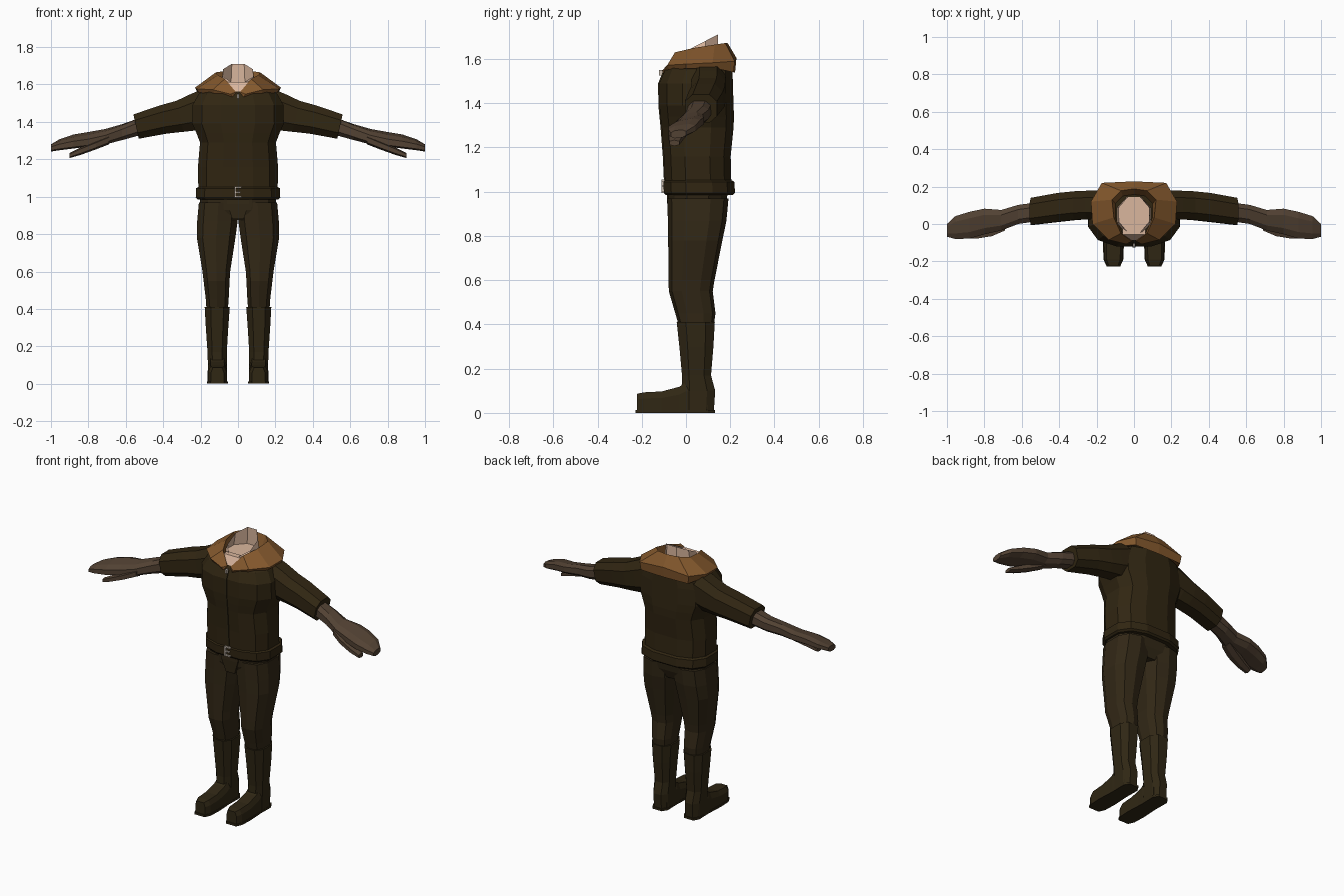
import bpy, bmesh, math


def material(name, rgb):
    m = bpy.data.materials.new(name)
    m.diffuse_color = (*rgb, 1)
    return m


JACKET = material("dark brown leather", (0.030, 0.019, 0.006))
TROUSER = material("dark brown cloth", (0.032, 0.021, 0.008))
BOOT = material("dark boot leather", (0.029, 0.020, 0.007))
FUR = material("tan fleece", (0.23, 0.098, 0.026))
GLOVE = material("grey brown glove", (0.085, 0.054, 0.033))
SKIN = material("pale skin", (0.70, 0.47, 0.34))
METAL = material("pale metal", (0.58, 0.50, 0.42))


def loft(name, rings, mat, mirror=False, caps=(True, True)):
    """Skin a list of equal-length point rings."""
    bm = bmesh.new()
    vs = [[bm.verts.new(p) for p in r] for r in rings]
    n = len(rings[0])
    for a, b in zip(vs, vs[1:]):
        for i in range(n):
            j = (i + 1) % n
            bm.faces.new((a[i], a[j], b[j], b[i]))
    if caps[0]:
        bm.faces.new(vs[0][::-1])
    if caps[1]:
        bm.faces.new(vs[-1])
    bmesh.ops.recalc_face_normals(bm, faces=bm.faces)
    me = bpy.data.meshes.new(name)
    bm.to_mesh(me)
    bm.free()
    me.materials.append(mat)
    ob = bpy.data.objects.new(name, me)
    bpy.context.collection.objects.link(ob)
    if mirror:
        ob.modifiers.new("mirror", "MIRROR").use_clip = False
    return ob


def outline(n, a0, a1, b0, b1, p=0.75):
    """Rounded-box outline filling the range a0..a1, b0..b1."""
    pts = []
    top = math.cos(math.pi / n) ** p
    for i in range(n):
        t = 2 * math.pi * (i + 0.5) / n
        c, s = math.cos(t), math.sin(t)
        u = math.copysign(abs(c) ** p, c) / top
        v = math.copysign(abs(s) ** p, s) / top
        pts.append(((a0 + a1) / 2 + u * (a1 - a0) / 2, (b0 + b1) / 2 + v * (b1 - b0) / 2))
    return pts


def z_ring(n, z, x0, x1, y0, y1, p=0.75):
    return [(x, y, z) for x, y in outline(n, x0, x1, y0, y1, p)]


def x_ring(n, x, y0, y1, z0, z1, lean=0.0, roll=0.0):
    ym, zm = (y0 + y1) / 2, (z0 + z1) / 2
    return [(x + lean * (z - zm), y, z + roll * (y - ym)) for y, z in outline(n, y0, y1, z0, z1)]


def box(name, x0, x1, y0, y1, z0, z1, mat):
    return loft(name, [[(x0, y0, z), (x1, y0, z), (x1, y1, z), (x0, y1, z)] for z in (z0, z1)], mat)


# Jacket body: z, half width, front y, back y
body = [(1.04, .212, -.095, .205), (1.16, .214, -.100, .202), (1.29, .203, -.110, .215),
        (1.34, .222, -.116, .217), (1.39, .245, -.120, .215), (1.49, .243, -.121, .212),
        (1.55, .210, -.095, .210), (1.60, .120, -.055, .175)]
loft("jacket_body", [z_ring(12, z, -w, w, f, b) for z, w, f, b in body], JACKET)

# Waistband and belt
band = [(.985, .215, -.092, .212), (.995, .226, -.100, .222), (1.045, .224, -.102, .218), (1.052, .212, -.094, .205)]
loft("belt", [z_ring(12, z, -w, w, f, b) for z, w, f, b in band], JACKET)

# Zip strip down the front and its pull
zip_line = [(1.05, -.096), (1.16, -.101), (1.29, -.111), (1.39, -.121), (1.49, -.122), (1.54, -.102)]
loft("zip", [[(-.007, y - .004, z), (.007, y - .004, z), (.007, y + .004, z), (-.007, y + .004, z)]
             for z, y in zip_line], BOOT)
box("zip_pull", -.006, .006, -.122, -.105, 1.525, 1.55, METAL)

# Buckle frame with prong
for name, x0, x1, z0, z1 in [("buckle_side", -.020, -.011, .995, 1.055), ("buckle_top", -.011, .020, 1.047, 1.055),
                             ("buckle_bottom", -.011, .020, .995, 1.003), ("buckle_prong", -.011, .014, 1.021, 1.028)]:
    box(name, x0, x1, -.111, -.098, z0, z1, METAL)

# Sleeves
sleeve = [(.17, .02, .18, 1.37, 1.575), (.24, .025, .178, 1.355, 1.545), (.31, .022, .175, 1.347, 1.513),
          (.40, .012, .166, 1.337, 1.488), (.545, -.005, .140, 1.310, 1.440)]
loft("sleeve", [x_ring(8, *s, lean=.22) for s in sleeve], JACKET, True)

# Gloves: wrist to finger tips, then thumb
hand = [(.52, .015, .115, 1.33, 1.423, 0), (.62, .0, .102, 1.305, 1.385, .1), (.71, -.035, .075, 1.285, 1.356, .2),
        (.80, -.055, .082, 1.275, 1.338, .22), (.88, -.078, .065, 1.265, 1.325, .2),
        (.955, -.080, .042, 1.253, 1.302, .15), (1.0, -.068, .0, 1.243, 1.278, .1)]
loft("glove", [x_ring(8, *h[:5], roll=h[5]) for h in hand], GLOVE, True)
thumb = [(.69, -.035, .035, 1.282, 1.325), (.76, -.065, .010, 1.255, 1.295),
         (.84, -.078, -.015, 1.226, 1.262), (.90, -.075, -.030, 1.208, 1.232)]
loft("thumb", [x_ring(6, *t) for t in thumb], GLOVE, True)

# Hips
hips = [(.875, .09, -.055, .155), (.93, .195, -.076, .178), (1.0, .207, -.082, .190)]
loft("hips", [z_ring(12, z, -w, w, f, b) for z, w, f, b in hips], TROUSER)

# Trouser legs: z, inner x, outer x, front y, back y
leg = [(.97, .0, .209, -.080, .187), (.87, .002, .218, -.077, .178), (.78, .014, .220, -.076, .160),
       (.60, .042, .190, -.075, .125), (.55, .045, .184, -.074, .117), (.45, .050, .172, -.045, .130),
       (.39, .055, .168, -.028, .122)]
loft("trouser_leg", [z_ring(10, *r) for r in leg], TROUSER, True)

# Fly panel on the trousers
loft("fly", [[(-w, y, z), (w, y, z), (w, y + .02, z), (-w, y + .02, z)]
             for z, w, y in [(.88, .030, -.078), (.96, .058, -.086), (.99, .060, -.086)]], TROUSER)

# Boot shafts
shaft = [(.01, .060, .160, -.02, .126), (.10, .060, .161, -.02, .132), (.17, .060, .163, -.018, .113),
         (.30, .052, .172, -.030, .124), (.41, .044, .178, -.042, .130)]
loft("boot_shaft", [z_ring(8, *r) for r in shaft], BOOT, True)

# Boot feet: y, half width, top z
foot = [(.10, .046, .13), (.0, .050, .14), (-.03, .050, .118), (-.11, .052, .097), (-.19, .050, .093), (-.222, .034, .086)]
loft("boot_foot", [[(.11 - w, y, .008), (.11 + w, y, .008), (.11 + w, y, h * .7), (.11 + w * .72, y, h),
                    (.11 - w * .72, y, h), (.11 - w, y, h * .7)] for y, w, h in foot], BOOT, True)
loft("boot_sole", [[(.11 + s * w, y, z) for s, z in ((-1, 0), (1, 0), (1, .013), (-1, .013))]
                   for y, w in [(.132, .032), (.10, .052), (0, .050), (-.11, .056), (-.19, .053), (-.228, .036)]],
     BOOT, True)

# Fleece collar, half of it: inner, top, outer and lower edge at each station
collar = [[(.004, -.080, 1.535), (.012, -.092, 1.560), (.040, -.108, 1.548), (.025, -.100, 1.525)],
          [(.060, -.052, 1.595), (.070, -.050, 1.630), (.135, -.085, 1.572), (.125, -.075, 1.550)],
          [(.098, .030, 1.600), (.108, .035, 1.650), (.222, .000, 1.577), (.210, .000, 1.557)],
          [(.100, .110, 1.600), (.118, .130, 1.665), (.230, .120, 1.583), (.218, .120, 1.560)],
          [(.060, .150, 1.600), (.070, .178, 1.672), (.172, .220, 1.590), (.165, .215, 1.540)],
          [(0, .158, 1.600), (0, .188, 1.672), (0, .228, 1.605), (0, .222, 1.540)]]
loft("collar", collar, FUR, True, (True, False))

# Open neck with slanted rim, floor inside and bare wedge at the throat
base = outline(8, -.090, .090, -.055, .145, 1)
rim = [(x * .88, y * .95 + .006) for x, y in base]
loft("neck", [[(x, y, 1.604) for x, y in base], [(x, y, 1.636 + .52 * y) for x, y in rim]], SKIN, caps=(True, False))
loft("throat", [[(-.006, -.104, 1.53), (.006, -.104, 1.53), (.006, -.085, 1.53), (-.006, -.085, 1.53)],
                [(-.062, -.056, 1.612), (.062, -.056, 1.612), (.062, -.02, 1.612), (-.062, -.02, 1.612)]], SKIN)
